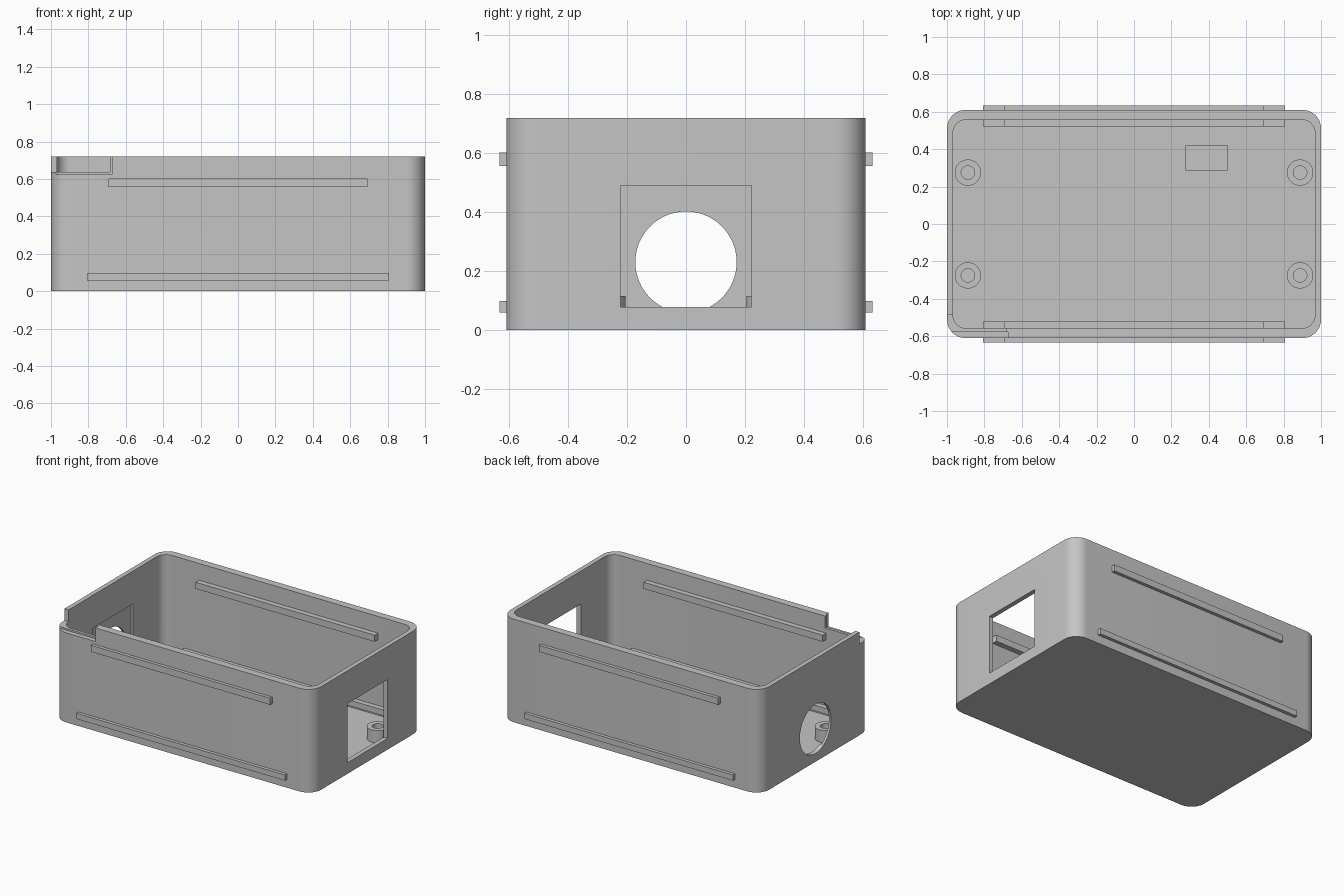
import bpy
import bmesh
import math
from mathutils import Matrix

default = bpy.data.objects.get("Cube")
if default:
    bpy.data.objects.remove(default, do_unlink=True)

grey = bpy.data.materials.new("plain grey")
grey.use_nodes = True
grey.diffuse_color = (0.56, 0.56, 0.56, 1)
grey.node_tree.nodes["Principled BSDF"].inputs["Base Color"].default_value = grey.diffuse_color


def add(name, bm):
    mesh = bpy.data.meshes.new(name)
    bm.to_mesh(mesh)
    bm.free()
    mesh.materials.append(grey)
    ob = bpy.data.objects.new(name, mesh)
    bpy.context.collection.objects.link(ob)
    return ob


def box(name, x, y, z, radius=0):
    """Box from (min, max) ranges, with optional rounded upright edges."""
    bm = bmesh.new()
    size = [r[1] - r[0] for r in (x, y, z)]
    mid = [sum(r) / 2 for r in (x, y, z)]
    bmesh.ops.create_cube(bm, size=1, matrix=Matrix.Translation(mid) @ Matrix.Diagonal((*size, 1)))
    if radius:
        upright = [e for e in bm.edges if abs(e.verts[0].co.z - e.verts[1].co.z) > 0.01]
        bmesh.ops.bevel(bm, geom=upright, offset=radius, segments=12, profile=0.5, affect='EDGES')
    return add(name, bm)


def cylinder(name, centre, radius, depth, along_x=False):
    bm = bmesh.new()
    turn = Matrix.Rotation(math.pi / 2, 4, 'Y') if along_x else Matrix()
    bmesh.ops.create_cone(bm, cap_ends=True, segments=64, radius1=radius, radius2=radius,
                          depth=depth, matrix=Matrix.Translation(centre) @ turn)
    return add(name, bm)


def activate(ob):
    bpy.ops.object.select_all(action='DESELECT')
    ob.select_set(True)
    bpy.context.view_layer.objects.active = ob


def cut(ob, *cutters):
    for cutter in cutters:
        cutter.hide_render = True
        mod = ob.modifiers.new("cut", 'BOOLEAN')
        mod.operation = 'DIFFERENCE'
        mod.solver = 'EXACT'
        mod.object = cutter
        activate(ob)
        bpy.ops.object.modifier_apply(modifier=mod.name)
        bpy.data.objects.remove(cutter, do_unlink=True)


def smooth(ob):
    activate(ob)
    bpy.ops.object.shade_smooth_by_angle(angle=math.radians(30))


# Open tray with rounded corners
case = box("case", (-1, 1), (-0.61, 0.61), (0, 0.72), 0.1)
cut(case, box("cavity", (-0.968, 0.968), (-0.557, 0.557), (0.03, 1), 0.07))

# End openings: square window on one end, round hole in a square recess on the other
window_y, window_z = (-0.222, 0.222), (0.078, 0.49)
cut(case,
    box("window_cutter", (0.9, 1.1), window_y, window_z),
    box("recess_cutter", (-0.984, -0.9), window_y, window_z),
    cylinder("hole_cutter", (-1, 0, 0.23), 0.172, 0.2, True))

# Stepped notch in the front corner of the rim
cut(case,
    box("notch_cutter", (-1.1, -0.685), (-0.7, -0.485), (0.637, 1)),
    box("notch_step_cutter", (-1.1, -0.675), (-0.7, -0.577), (0.625, 1)))

# Shallow pocket in the floor
cut(case, box("pocket_cutter", (0.275, 0.5), (0.29, 0.42), (0.016, 0.1)))
smooth(case)

# Slide rails passing through the long walls
for side, label in ((-1, "front"), (1, "back")):
    y = sorted((side * 0.52, side * 0.633))
    box(label + "_upper_rail", (-0.692, 0.692), y, (0.557, 0.603))
    box(label + "_lower_rail", (-0.806, 0.806), y, (0.058, 0.098))

# Hollow screw posts
for sx, end in ((-1, "right"), (1, "left")):
    for sy, label in ((-1, "front"), (1, "back")):
        x, y = sx * 0.888, sy * 0.275
        post = cylinder(f"{label}_{end}_post", (x, y, 0.07), 0.07, 0.09)
        cut(post, cylinder("bore", (x, y, 0.13), 0.036, 0.2))
        smooth(post)
